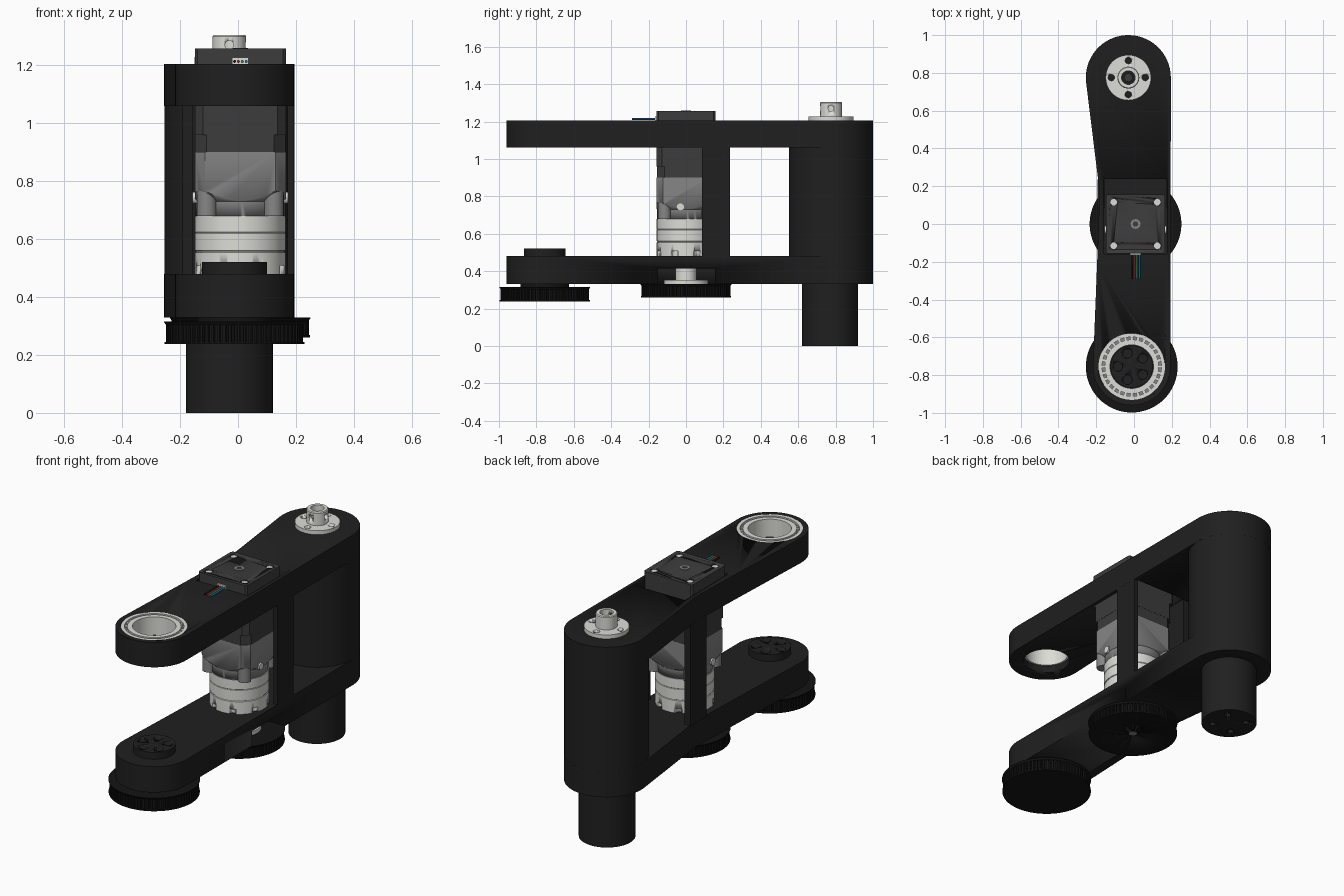
import bpy, bmesh
from math import sin, cos, pi, radians
from mathutils import Matrix, Vector

if "Cube" in bpy.data.objects:
    bpy.data.objects.remove(bpy.data.objects["Cube"])


def mat(name, *c):
    m = bpy.data.materials.new(name)
    m.diffuse_color = (*c, 1)
    m.use_nodes = True
    m.node_tree.nodes["Principled BSDF"].inputs["Base Color"].default_value = m.diffuse_color
    return m


BLACK = mat("black_plastic", .014, .014, .014)
PULLEY = mat("pulley_black", .007, .007, .007)
DARK = mat("motor_dark", .045, .045, .045)
GREY = mat("bracket_grey", .24, .24, .24)
WHITE = mat("light_metal", .72, .72, .68)


def finish(name, bm, m):
    bmesh.ops.remove_doubles(bm, verts=bm.verts, dist=1e-5)
    bmesh.ops.recalc_face_normals(bm, faces=bm.faces)
    me = bpy.data.meshes.new(name)
    bm.to_mesh(me)
    bm.free()
    me.materials.append(m)
    o = bpy.data.objects.new(name, me)
    bpy.context.collection.objects.link(o)
    bpy.ops.object.select_all(action='DESELECT')
    o.select_set(True)
    bpy.context.view_layer.objects.active = o
    bpy.ops.object.shade_smooth_by_angle(angle=radians(30))
    return o


def lathe(name, c, prof, m, n=64):
    """Spin a closed (radius, z) profile round a vertical axis."""
    bm = bmesh.new()
    rings = [[bm.verts.new((c[0] + r * cos(2 * pi * i / n), c[1] + r * sin(2 * pi * i / n), z))
              for r, z in prof] for i in range(n)]
    k = len(prof)
    for i in range(n):
        a, b = rings[i], rings[(i + 1) % n]
        for j in range(k):
            q = (j + 1) % k
            if prof[j][0] or prof[q][0]:
                bm.faces.new((a[j], b[j], b[q], a[q]))
    return finish(name, bm, m)


def cyl(name, c, r, z0, z1, m, n=48):
    return lathe(name, c, [(0, z0), (r, z0), (r, z1), (0, z1)], m, n)


def tube(name, c, r0, r1, z0, z1, m):
    return lathe(name, c, [(r0, z0), (r1, z0), (r1, z1), (r0, z1)], m)


def prism(name, pts, z0, z1, m):
    bm = bmesh.new()
    f = bm.faces.new([bm.verts.new((x, y, z0)) for x, y in pts])
    ext = bmesh.ops.extrude_face_region(bm, geom=[f])['geom']
    bmesh.ops.translate(bm, vec=(0, 0, z1 - z0), verts=[v for v in ext if isinstance(v, bmesh.types.BMVert)])
    return finish(name, bm, m)


def box(name, x0, x1, y0, y1, z0, z1, m):
    return prism(name, [(x0, y0), (x1, y0), (x1, y1), (x0, y1)], z0, z1, m)


def rod(name, p, d, r, length, m):
    """Cylinder along direction d centred on p."""
    bm = bmesh.new()
    M = Matrix.Translation(p) @ Vector(d).to_track_quat('Z', 'Y').to_matrix().to_4x4()
    bmesh.ops.create_cone(bm, cap_ends=True, segments=20, radius1=r, radius2=r, depth=length, matrix=M)
    return finish(name, bm, m)


def boolean(o, *cutters, op='DIFFERENCE'):
    for c in cutters:
        md = o.modifiers.new("cut", 'BOOLEAN')
        md.object, md.operation, md.solver = c, op, 'EXACT'
        bpy.context.view_layer.objects.active = o
        bpy.ops.object.modifier_apply(modifier=md.name)
        bpy.data.objects.remove(c)


def ring(c, r, n, a0=0):
    return [(c[0] + r * cos(a0 + 2 * pi * i / n), c[1] + r * sin(a0 + 2 * pi * i / n)) for i in range(n)]


def arc(c, r, a0, a1, n=32):
    return [(c[0] + r * cos(radians(a0 + (a1 - a0) * i / n)), c[1] + r * sin(radians(a0 + (a1 - a0) * i / n)))
            for i in range(n + 1)]


def chamfered(c, h, k):
    return [(c[0] + x, c[1] + y) for x, y in [(-h + k, -h), (h - k, -h), (h, -h + k), (h, h - k),
                                              (h - k, h), (-h + k, h), (-h, h - k), (-h, -h + k)]]


REAR, FRONT, MID = (-.03, .775), (-.012, -.755), (.008, 0)

# Arm outline: round ends, straight right side, kinked left side
outline = arc(REAR, .225, 0, 187) + [(-.182, .17), (-.195, -.2)] + arc(FRONT, .205, 180, 360)
top = prism("upper_arm", outline, 1.06, 1.205, BLACK)
boolean(top, box("c", -.16, .175, -.16, .238, 1, 1.3, BLACK),
        cyl("c", FRONT, .125, 1, 1.3, BLACK), cyl("c", FRONT, .176, 1.1, 1.3, BLACK))
low = prism("lower_arm", outline, .33, .48, BLACK)
boolean(low, box("c", -.15, .3, -.15, .155, .3, .415, BLACK))

# Side posts, rear column and its lower stub
box("post_left", -.192, -.155, .085, .235, .475, 1.065, BLACK)
box("post_right", .17, .194, .085, .235, .475, 1.065, BLACK)
cyl("rear_column", REAR, .2245, .332, 1.203, BLACK, 64)
stub = cyl("rear_stub", (-.03, .77), .15, 0, .335, BLACK, 64)
boolean(stub, *[cyl("c", p, .017, -.1, .06, BLACK, 20) for p in ring((-.03, .77), .09, 4, pi / 4)])

# Rear shaft hub with bolt holes and set screw holes
hub = lathe("rear_hub", REAR, [(.036, 1.2), (.12, 1.2), (.12, 1.228), (.058, 1.228), (.058, 1.3),
                               (.054, 1.305), (.036, 1.305)], WHITE)
boolean(hub, *[cyl("c", p, .017, 1.1, 1.3, WHITE, 20) for p in ring(REAR, .09, 4)],
        rod("c", (REAR[0], REAR[1] - .05, 1.27), (0, 1, 0), .015, .08, WHITE),
        rod("c", (REAR[0] + .05, REAR[1], 1.27), (1, 0, 0), .015, .08, WHITE))
cyl("rear_shaft", REAR, .022, 1.2, 1.25, DARK, 24)

# Ball bearing in the front of the upper arm
tube("bearing_outer_race", FRONT, .157, .176, 1.1, 1.205, WHITE)
tube("bearing_inner_race", FRONT, .115, .143, 1.1, 1.205, WHITE)
tube("bearing_cage", FRONT, .14, .16, 1.11, 1.185, GREY)
for i, p in enumerate(ring(FRONT, .15, 28)):
    cyl(f"bearing_roller_{i}", p, .009, 1.12, 1.198, WHITE, 10)

# Front coupling boss with five holes
boss = cyl("front_boss", FRONT, .112, .47, .52, BLACK, 64)
boolean(boss, *[cyl("c", p, .025, .49, .6, BLACK, 24) for p in ring(FRONT, .073, 5, radians(36))])


# Toothed pulleys
def pulley(name, c, z0, z1):
    pts, n = [], 72
    for i in range(n):
        for da, r in ((0, .237), (.45, .237), (.55, .226), (.9, .226)):
            a = 2 * pi * (i + da) / n
            pts.append((c[0] + r * cos(a), c[1] + r * sin(a)))
    prism(name + "_teeth", pts, z0 + .004, z1 - .008, PULLEY)
    f = cyl(name + "_lower_flange", c, .241, z0, z0 + .008, PULLEY, 72)
    lathe(name + "_upper_flange", c, [(0, z1 - .012), (.236, z1 - .012), (.243, z1 - .002), (.243, z1), (0, z1)],
          PULLEY, 72)
    return f


pulley("front_pulley", FRONT, .237, .315)
cyl("front_pulley_neck", FRONT, .13, .31, .335, PULLEY)
f = pulley("drive_pulley", MID, .26, .33)
boolean(f, cyl("c", MID, .028, .2, .264, PULLEY, 24))
cyl("drive_shaft", MID, .022, .262, .3, GREY, 24)

# Drive hub in the pocket
lathe("drive_hub", MID, [(0, .33), (.118, .33), (.118, .352), (.057, .352), (.057, .42), (0, .42)], WHITE)

# Gearbox with groove and foot notches
gear = lathe("gearbox", MID, [(0, .475), (.157, .475), (.157, .553), (.153, .555), (.153, .559), (.157, .561),
                              (.157, .62), (.155, .622), (.157, .624), (.157, .68), (0, .68)], WHITE)
boolean(gear, *[cyl("c", p, .018, .46, .508, WHITE, 12) for p in ring(MID, .157, 8, pi / 8)])

# Adapter bracket: chamfered block trimmed by a cone
br = prism("adapter_bracket", chamfered(MID, .157, .035), .68, .9, GREY)
boolean(br, lathe("c", MID, [(0, .6), (.154, .6), (.154, .73), (.24, .80), (.24, 1), (0, 1)], GREY, 96),
        op='INTERSECT')
for i, (sx, sy) in enumerate([(-1, -1), (1, -1), (1, 1), (-1, 1)]):
    p = (MID[0] + sx * .115, MID[1] + sy * .115)
    cyl(f"bracket_boss_{i}", p, .035, .68, .86, GREY, 20)
for i, d in enumerate(((1, 0, 0), (-1, 0, 0))):
    rod(f"clamp_screw_{i}", (MID[0] + d[0] * .15, -.03, .742), d, .02, .03, WHITE)

# Stepper motor with corner screws and connector
prism("motor_body", chamfered(MID, .157, .028), .96, 1.25, DARK)
prism("motor_flange", chamfered(MID, .156, .04), .9, .962, DARK)
cap = prism("motor_cap", chamfered(MID, .157, .01), 1.06, 1.257, DARK)
boolean(cap, *[cyl("c", p, .022, 1.245, 1.3, DARK, 24) for p in ring(MID, .163, 4, pi / 4)])
for i, p in enumerate(ring(MID, .163, 4, pi / 4)):
    cyl(f"motor_screw_{i}", p, .017, 1.2, 1.253, WHITE, 20)
tube("motor_shaft_ring", MID, .014, .026, 1.25, 1.26, GREY)
box("motor_connector", -.02, .036, -.165, -.14, 1.2, 1.226, WHITE)
for i, c in enumerate([(.01, .01, .01), (.5, .02, .02), (.02, .3, .1), (.02, .15, .45)]):
    rod(f"motor_wire_{i}", (-.012 + i * .0135, -.225, 1.213), (0, 1, 0), .005, .13, mat(f"wire_{i}", *c))
